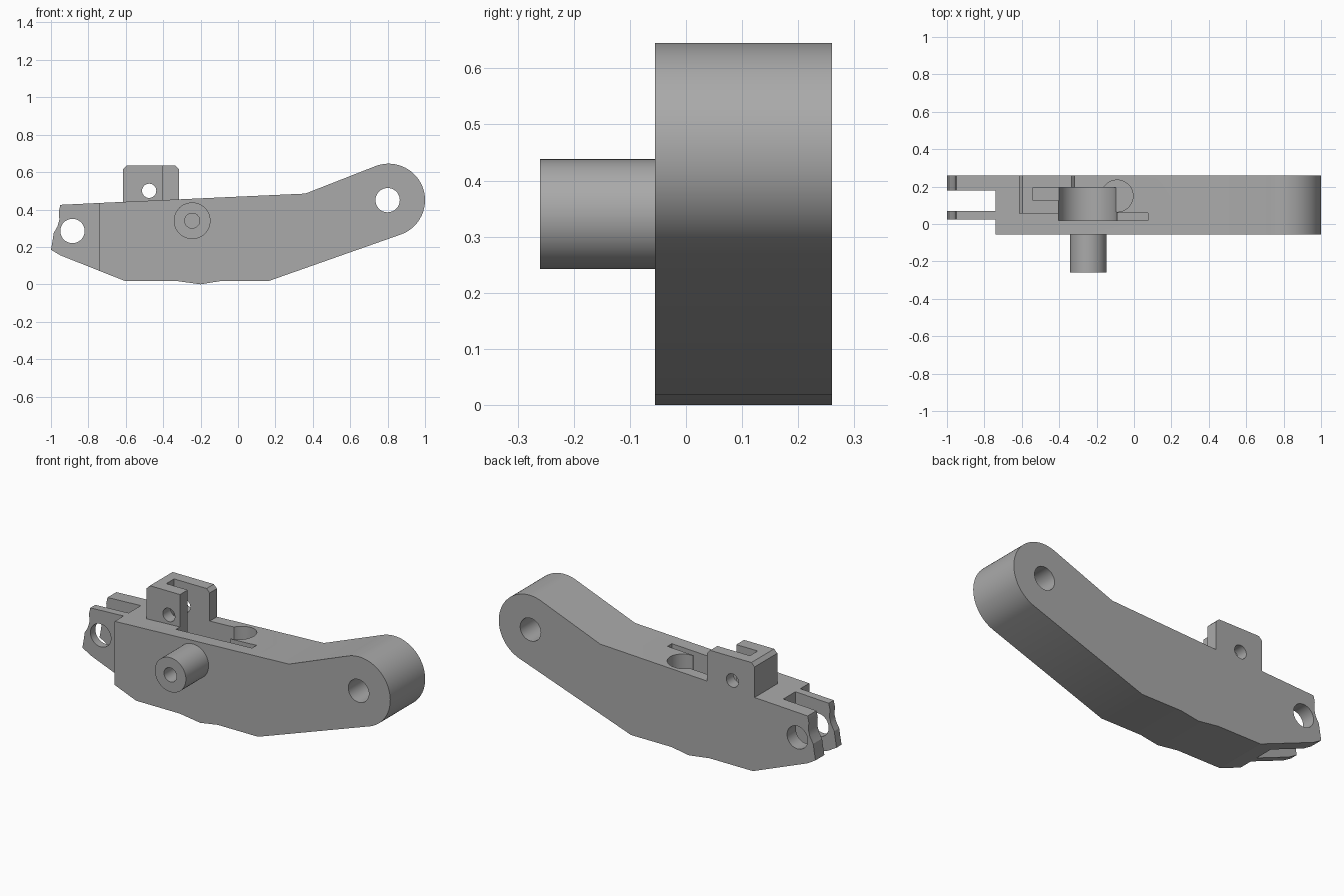
import bpy, bmesh
from math import sin, cos, radians, pi

if "Cube" in bpy.data.objects:
    bpy.data.objects.remove(bpy.data.objects["Cube"], do_unlink=True)

grey = bpy.data.materials.new("plain grey")
grey.use_nodes = True
grey.diffuse_color = (0.4, 0.4, 0.4, 1)
grey.node_tree.nodes["Principled BSDF"].inputs["Base Color"].default_value = grey.diffuse_color


def arc(cx, cz, r, start, end, steps):
    """Points on an arc in the XZ plane, angles in degrees."""
    angles = [radians(start + (end - start) * i / steps) for i in range(steps + 1)]
    return [(cx + r * cos(a), cz + r * sin(a)) for a in angles]


def extrude(name, points, y0, y1):
    """Solid with an XZ profile, running from y0 to y1."""
    bm = bmesh.new()
    face = bm.faces.new([bm.verts.new((x, y0, z)) for x, z in points])
    ext = bmesh.ops.extrude_face_region(bm, geom=[face])
    moved = [v for v in ext["geom"] if isinstance(v, bmesh.types.BMVert)]
    bmesh.ops.translate(bm, verts=moved, vec=(0, y1 - y0, 0))
    bmesh.ops.recalc_face_normals(bm, faces=bm.faces)
    mesh = bpy.data.meshes.new(name)
    bm.to_mesh(mesh)
    bm.free()
    mesh.materials.append(grey)
    obj = bpy.data.objects.new(name, mesh)
    bpy.context.collection.objects.link(obj)
    return obj


def box(name, x0, x1, y0, y1, z0, z1):
    return extrude(name, [(x0, z0), (x1, z0), (x1, z1), (x0, z1)], y0, y1)


def rod(name, x, z, r, y0, y1, steps=48):
    return extrude(name, arc(x, z, r, 0, 360, steps)[:-1], y0, y1)


def combine(target, tool, operation="DIFFERENCE"):
    """Apply a boolean and discard the tool."""
    mod = target.modifiers.new("boolean", "BOOLEAN")
    mod.operation, mod.solver, mod.object = operation, "EXACT", tool
    bpy.context.view_layer.update()
    deps = bpy.context.evaluated_depsgraph_get()
    mesh = bpy.data.meshes.new_from_object(target.evaluated_get(deps))
    target.modifiers.clear()
    target.data = mesh
    bpy.data.objects.remove(tool, do_unlink=True)


FRONT, BACK = -0.055, 0.26

# Arm body: angled beam with a round eye at one end and a wavy fork at the other
outline = [(-0.74, 0.435), (-0.95, 0.425), (-0.958, 0.39), (-0.955, 0.345),
           (-0.965, 0.31), (-0.985, 0.275), (-0.992, 0.23), (-1.0, 0.185),
           (-0.95, 0.155), (-0.605, 0.018), (-0.33, 0.018), (-0.2, 0.0),
           (-0.09, 0.018), (0.165, 0.018)]
outline += arc(0.805, 0.45, 0.195, -70, 113, 36) + [(0.36, 0.485)]
body = extrude("arm_body", outline, FRONT, BACK)

# Upright bracket with chamfered top corners
bracket = extrude("bracket", [(-0.615, 0.3), (-0.315, 0.3), (-0.315, 0.615), (-0.335, 0.635),
                              (-0.595, 0.635), (-0.615, 0.615)], 0.055, BACK)
combine(bracket, box("bracket_slot", -0.54, -0.2, 0.125, 0.195, 0.2, 0.8))
combine(bracket, box("bracket_front_trim", -0.405, -0.2, 0, 0.16, 0.2, 0.8))

# Fork: open the middle and step the front prong back
combine(body, box("fork_gap", -1.1, -0.74, 0.07, 0.18, -0.1, 0.6))
combine(body, box("fork_step", -1.1, -0.74, -0.2, 0.025, -0.1, 0.6))

# Round-bottomed pocket, plus the narrow slit and round recess beside it
combine(body, box("bracket_floor", -0.54, -0.35, 0.125, 0.195, 0.3, 0.6))
combine(body, bracket, "UNION")
pocket = arc(-0.2475, 0.34, 0.1575, 180, 360, 24) + [(-0.09, 0.8), (-0.405, 0.8)]
combine(body, extrude("pocket", pocket, 0.02, 0.195))
combine(body, box("slit", -0.15, 0.075, 0.02, 0.06, 0.34, 0.6))
recess = rod("recess", 0, 0, 0.085, 0.3, 0.6)
recess.rotation_euler.x = pi / 2
recess.location = (-0.09, 0.15, 0)
combine(body, recess)

# Boss on the front face with a blind bore
boss = rod("boss", -0.245, 0.34, 0.098, -0.26, FRONT + 0.02)
combine(body, boss, "UNION")
combine(body, rod("boss_bore", -0.245, 0.34, 0.04, -0.4, FRONT))

# Through holes: eye, fork and bracket
for x, z, r, y0 in [(0.8, 0.45, 0.065, -0.3), (-0.885, 0.285, 0.065, -0.3), (-0.475, 0.5, 0.038, 0)]:
    combine(body, rod("hole", x, z, r, y0, 0.5))

bpy.ops.object.select_all(action="DESELECT")
body.select_set(True)
bpy.context.view_layer.objects.active = body
bpy.ops.object.shade_smooth_by_angle(angle=radians(20))
